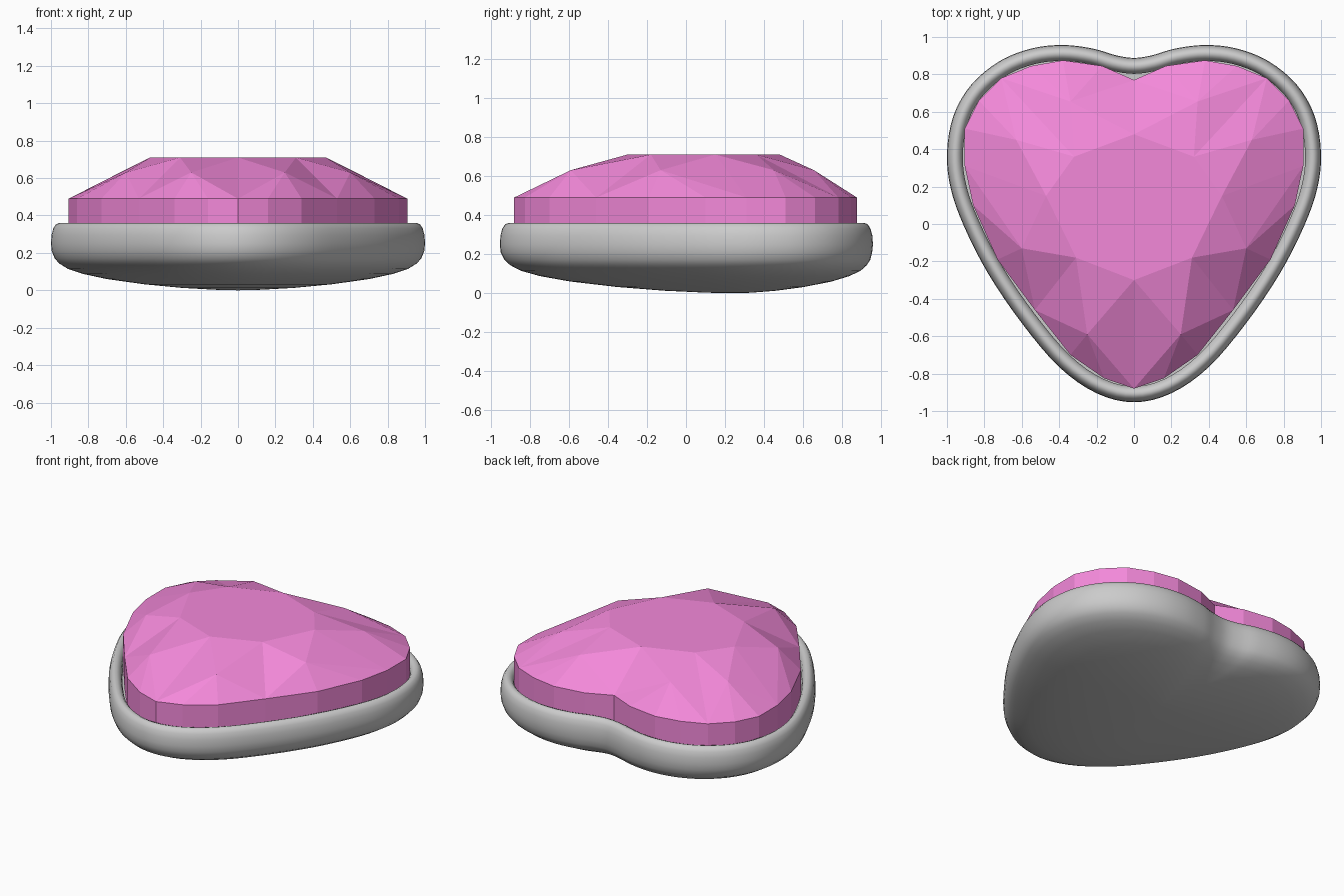
import bpy
from mathutils import Vector

if "Cube" in bpy.data.objects:
    bpy.data.objects.remove(bpy.data.objects["Cube"])


def make_object(name, verts, faces):
    mesh = bpy.data.meshes.new(name)
    mesh.from_pydata(verts, [], faces)
    mesh.update()
    obj = bpy.data.objects.new(name, mesh)
    bpy.context.collection.objects.link(obj)
    return obj


def mirrored(half):
    # closed loop, clockwise from the cleft, from its right half
    return half + [(-x, y) for x, y in half[-2:0:-1]]


def smooth_loop(pts, steps):
    # closed Catmull-Rom curve
    p = [Vector(q) for q in pts]
    n, out = len(p), []
    for i in range(n):
        a, b, c, d = (p[(i + k) % n] for k in (-1, 0, 1, 2))
        for s in range(steps):
            t = s / steps
            out.append(0.5 * (2 * b + (c - a) * t + (2 * a - 5 * b + 4 * c - d) * t ** 2
                              + (3 * b - a - 3 * c + d) * t ** 3))
    return out


# Smooth heart-shaped setting: bowl below, rounded rim above
outer = smooth_loop(mirrored([
    (0, 0.888), (0.1, 0.903), (0.22, 0.938), (0.38, 0.957), (0.55, 0.938), (0.72, 0.87),
    (0.87, 0.745), (0.965, 0.58), (1, 0.38), (0.98, 0.19), (0.91, -0.01), (0.78, -0.265),
    (0.6, -0.53), (0.4, -0.765), (0.2, -0.905), (0, -0.953)]), 4)
n = len(outer)
normals = []
for i in range(n):
    t = outer[(i + 1) % n] - outer[i - 1]
    normals.append(Vector((-t.y, t.x)).normalized())
centre = Vector((0, 0.25))
bowl = [(0.12, 0.003), (0.3, 0.013), (0.5, 0.032), (0.7, 0.06), (0.83, 0.088),
        (0.91, 0.115), (0.955, 0.143), (0.98, 0.17)]
rim = [(0.004, 0.21), (0, 0.25), (0.003, 0.295), (0.012, 0.33), (0.027, 0.353), (0.045, 0.36),
       (0.063, 0.353), (0.078, 0.335), (0.085, 0.31), (0.085, 0.25)]
rings = [[(*(centre + (p - centre) * s), z) for p in outer] for s, z in bowl]
rings += [[(*(p - m * d), z) for p, m in zip(outer, normals)] for d, z in rim]
verts = [v for r in rings for v in r]
faces = []
for r in range(len(rings) - 1):
    for i in range(n):
        j = (i + 1) % n
        faces.append((r * n + i, (r + 1) * n + i, (r + 1) * n + j, r * n + j))
bottom, top = len(verts), len(verts) + 1
verts += [(0, 0.25, 0), (0, 0.1, 0.25)]
last = (len(rings) - 1) * n
for i in range(n):
    j = (i + 1) % n
    faces += [(bottom, i, j), (top, last + j, last + i)]
setting = make_object("heart_setting", verts, faces)
bpy.context.view_layer.objects.active = setting
setting.select_set(True)
bpy.ops.object.shade_smooth_by_angle(angle=1.0)

# Faceted gem: girdle wall, crown facets in kites and stars, flat table
girdle = mirrored([
    (0, 0.77), (0.17, 0.845), (0.38, 0.875), (0.55, 0.845), (0.71, 0.78), (0.83, 0.66),
    (0.905, 0.51), (0.905, 0.31), (0.86, 0.1), (0.73, -0.19), (0.53, -0.46),
    (0.34, -0.7), (0.16, -0.825), (0, -0.88)])
mid = [(0.34, 0.655), (0.63, 0.45), (0.6, -0.13), (0.25, -0.59)]
mid += [(-x, y) for x, y in mid[::-1]]
table = mirrored([(0, 0.48), (0.32, 0.36), (0.47, 0.15), (0.31, -0.18), (0, -0.3)])
g, m = len(girdle), len(mid)
verts = [(x, y, z) for loop, z in ((girdle, 0.27), (girdle, 0.49), (mid, 0.63), (table, 0.71))
         for x, y in loop]
G, M, T = g, 2 * g, 2 * g + m
faces = [(i, G + i, G + (i + 1) % g, (i + 1) % g) for i in range(g)]
faces += [tuple(range(g)), tuple(T + i for i in range(m))[::-1]]
contact = [0, 4, 7, 10, 13, 16, 19, 22]   # girdle corner below each table corner
for k in range(m):
    # star facet, then the kite halves, then the girdle facets under mid corner k
    nk = (k + 1) % m
    faces.append((T + k, T + nk, M + k))
    a, b = contact[k], contact[nk] or g
    faces += [(T + k, M + k, G + a), (T + nk, G + b % g, M + k)]
    faces += [(M + k, G + (i + 1) % g, G + i) for i in range(a, b)]
gem = make_object("faceted_gem", verts, faces)
bpy.ops.object.select_all(action='DESELECT')
gem.select_set(True)
bpy.context.view_layer.objects.active = gem
bpy.ops.object.mode_set(mode='EDIT')
bpy.ops.mesh.select_all(action='SELECT')
bpy.ops.mesh.normals_make_consistent(inside=False)
bpy.ops.object.mode_set(mode='OBJECT')
pink = bpy.data.materials.new("pink_gem")
pink.diffuse_color = (0.9, 0.25, 0.7, 1)
pink.use_nodes = True
pink.node_tree.nodes["Principled BSDF"].inputs["Base Color"].default_value = pink.diffuse_color
gem.data.materials.append(pink)

bpy.ops.object.select_all(action='DESELECT')
setting.select_set(True)
bpy.context.view_layer.objects.active = setting
bpy.ops.object.mode_set(mode='EDIT')
bpy.ops.mesh.select_all(action='SELECT')
bpy.ops.mesh.normals_make_consistent(inside=False)
bpy.ops.object.mode_set(mode='OBJECT')
